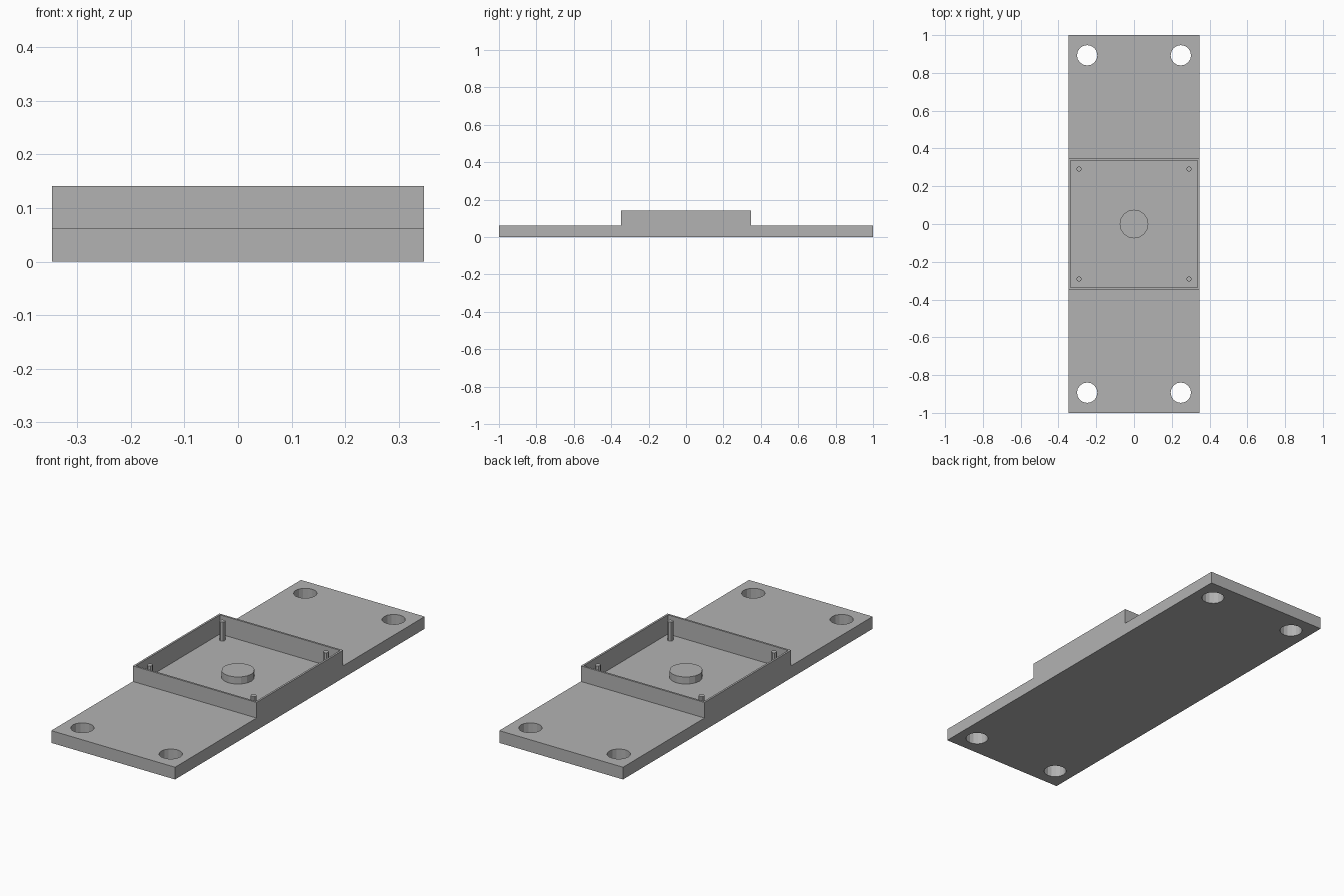
import bpy

if "Cube" in bpy.data.objects:
    bpy.data.objects.remove(bpy.data.objects["Cube"])

W, L = 0.347, 1.0                 # half width, half length
BASE, TOP, FLOOR = 0.062, 0.141, 0.044
WALL = 0.010

grey = bpy.data.materials.new("plain grey")
grey.diffuse_color = (0.45, 0.45, 0.45, 1)
grey.use_nodes = True
grey.node_tree.nodes["Principled BSDF"].inputs["Base Color"].default_value = grey.diffuse_color


def cylinder(name, x, y, r, z0, z1, sides):
    bpy.ops.mesh.primitive_cylinder_add(vertices=sides, radius=r, depth=z1 - z0,
                                        location=(x, y, (z0 + z1) / 2))
    ob = bpy.context.object
    ob.name = name
    ob.data.materials.append(grey)
    return ob


def box(name, hx, hy, z0, z1):
    bpy.ops.mesh.primitive_cube_add(size=1, location=(0, 0, (z0 + z1) / 2))
    ob = bpy.context.object
    ob.name = name
    ob.scale = (2 * hx, 2 * hy, z1 - z0)
    bpy.ops.object.transform_apply(location=False, rotation=False, scale=True)
    ob.data.materials.append(grey)
    return ob


def cut(target, cutter):
    bpy.context.view_layer.objects.active = target
    mod = target.modifiers.new("cut", 'BOOLEAN')
    mod.operation, mod.solver, mod.object = 'DIFFERENCE', 'EXACT', cutter
    bpy.ops.object.modifier_apply(modifier=mod.name)
    bpy.data.objects.remove(cutter, do_unlink=True)


# Stepped body: side profile swept across the width
profile = [(-L, 0), (L, 0), (L, BASE), (W, BASE), (W, TOP),
           (-W, TOP), (-W, BASE), (-L, BASE)]
n = len(profile)
verts = [(x, y, z) for x in (-W, W) for y, z in profile]
faces = [tuple(reversed(range(n))), tuple(range(n, 2 * n))]
faces += [(i, (i + 1) % n, (i + 1) % n + n, i + n) for i in range(n)]
mesh = bpy.data.meshes.new("mounting_plate")
mesh.from_pydata(verts, [], faces)
mesh.materials.append(grey)
plate = bpy.data.objects.new("mounting_plate", mesh)
bpy.context.collection.objects.link(plate)

# Open tray in the raised middle
cut(plate, box("tray_cutter", W - WALL, W - WALL, FLOOR, TOP + 0.1))

# Corner screw holes and tray pins
for sx in (-1, 1):
    for sy in (-1, 1):
        cut(plate, cylinder("hole_cutter", sx * 0.248, sy * 0.893, 0.054, -0.1, 0.2, 16))
        cylinder("locating_pin", sx * 0.291, sy * 0.291, 0.014, FLOOR - 0.005, 0.140, 8)

# Round boss in the tray centre
cylinder("centre_boss", 0, 0, 0.076, FLOOR - 0.005, 0.080, 16)
